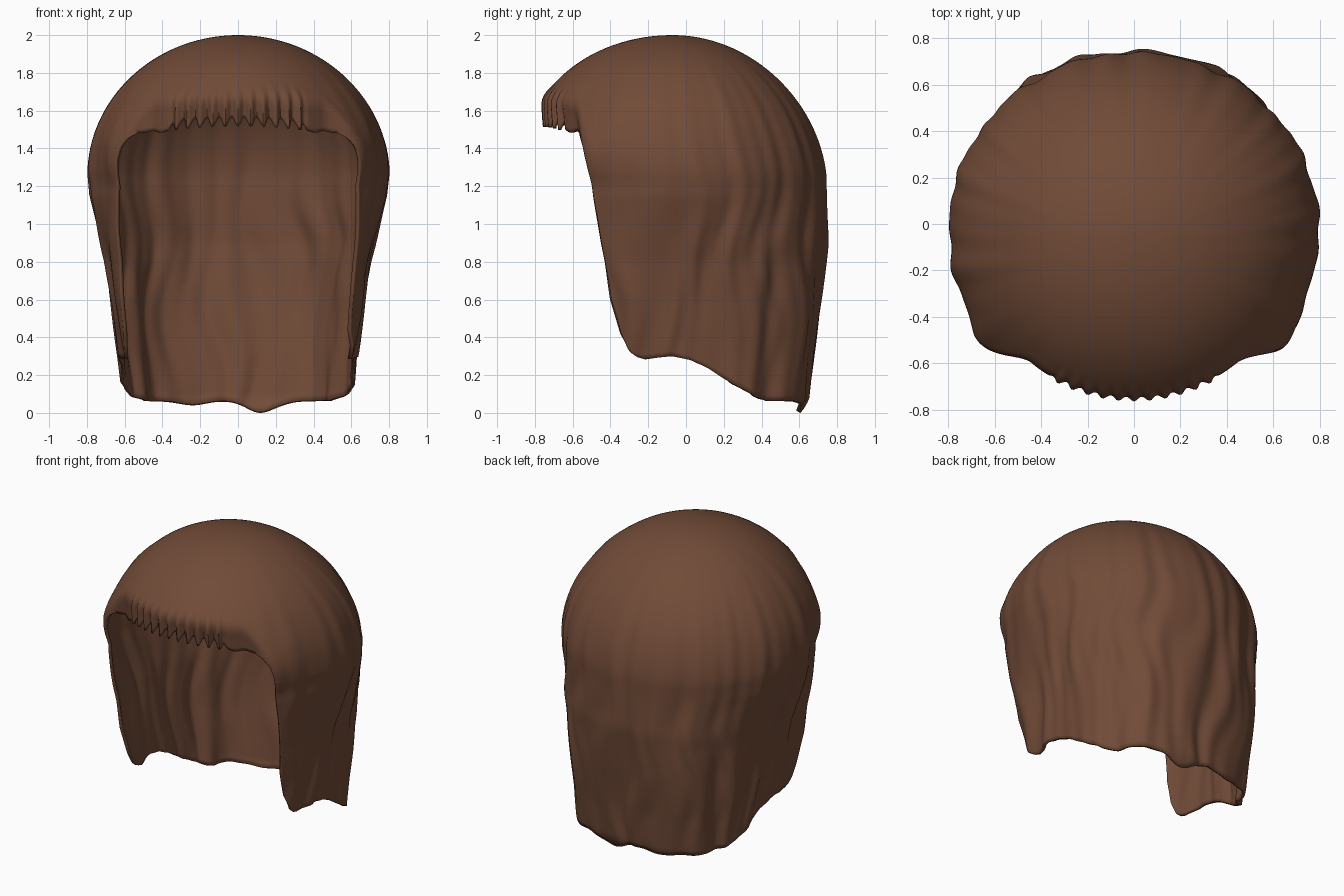
import bpy, bmesh, math

if "Cube" in bpy.data.objects:
    bpy.data.objects.remove(bpy.data.objects["Cube"])

COLS, CAP_ROWS, LOW_ROWS = 480, 38, 46
OPEN = 44.25          # half angle of the face opening under the fringe, degrees from the front


def interp(pts, v):
    """Linear interpolation through (key, value) points."""
    if v <= pts[0][0]:
        return pts[0][1]
    for (a, p), (b, q) in zip(pts, pts[1:]):
        if v <= b:
            return p + (q - p) * (v - a) / (b - a)
    return pts[-1][1]


def bump(v, c, w):
    return math.exp(-((v - c) / w) ** 2)


def step(v, lo, hi):
    t = min(1, max(0, (v - lo) / (hi - lo)))
    return t * t * (3 - 2 * t)


# profiles by height
HALF_W = [(0, .605), (.3, .63), (.6, .665), (.8, .695), (1.0, .745), (1.15, .785), (1.27, .797)]
HALF_D = [(0, .605), (.07, .645), (.3, .67), (.6, .71), (.9, .745), (1.2, .74), (1.4, .74)]
SQUARE_FRONT = [(.25, 2.3), (.4, 2.6), (.6, 2.9), (.8, 2.7), (1.2, 2.2)]
EDGE = [(.25, 67), (.31, 64.5), (.42, 60), (.6, 57), (1.0, 54), (1.2, 52), (1.33, 51),
        (1.40, 49.8), (1.45, 47.5), (1.48, OPEN)]
SIDE_HEM = [(0, .325), (.015, .295), (.04, .283), (.10, .293), (.16, .30), (.23, .28),
            (.3, .235), (.4, .15), (.5, .085), (.56, .065), (1, .06)]


def radius(a, z):
    """Outer radius at signed angle a (degrees from the front) and height z."""
    b, t0 = abs(a), math.radians(a)
    s_a, c_a = abs(math.sin(t0)), abs(math.cos(t0))
    back = step(b, 75, 105)
    n_back = 1.98 + .95 * step(-z, -1.2, -.4)
    n = interp(SQUARE_FRONT, z) * (1 - back) + n_back * back
    r = ((s_a / interp(HALF_W, z)) ** n + (c_a / interp(HALF_D, z)) ** n) ** (-1 / n)
    cosp = min(1, max(0, (z - 1.25) / .75))
    s = math.sqrt(1 - cosp * cosp)
    r *= s
    # fringe pushes forward then hangs straight
    front = bump(a, 0, 44) * step(z, 1.15, 1.5)
    r *= 1 + .17 * front
    lim = .717 + .115 * step(b, 38, 54) + .2 * step(b, 52, 80)
    k = .04
    h = min(1, max(0, .5 + .5 * (lim - r) / k))
    r = lim * (1 - h) + r * h - k * h * (1 - h) * .5
    # lock beside the face
    r += .022 * bump(b, 54, 6) * bump(z, 1.36, .17)
    # soft strands, wandering sideways on the way down
    low = step(-z, -1.5, -.9)
    t = t0 + low * (.05 * math.sin(5 * z + 3 * math.sin(2 * t0)) + .03 * math.sin(9 * z))
    amp = s ** 4 * step(b, 30, 60)
    r += amp * (.004 * math.sin(23 * t + 1) + .0025 * math.sin(37 * t + 2 * math.sin(3 * t))
                + .004 * math.sin(13 * t + .6))
    r += low * step(z, .0, .4) * .007 * math.sin(17 * t + 2 * math.sin(4 * z))
    # fold between side and back panels
    fold = step(-z, -1.0, -.6)
    r -= fold * .04 * bump(b, 129, 5)
    r += fold * .012 * bump(b, 119, 7)
    # crimped fringe
    crimp = 1 - step(z, 1.56, 1.76)
    r += .016 * crimp * (1 - step(b, 27, 32)) * math.cos(t0 * 67)
    return r


def point(a, z):
    cy = -.07 * max(0, (z - 1.25) / .75)
    r = radius(a, z) if z < 1.99999 else 0
    t = math.radians(a)
    return (r * math.sin(t), cy - r * math.cos(t), z)


def cap_end(a):
    """Height where the cap ends: fringe hem in front, join line elsewhere."""
    b = abs(a)
    w = 1 - step(b, 26, 36)
    wave = .026 * math.cos(math.radians(a) * 67 + math.pi) * (1 - step(b, 28, 32))
    return 1.48 + w * (.06 - .02 * (b / 30) ** 2) + wave + .012 * bump(b, 39, 3)


def hem(a, u):
    """Bottom edge of the long hair."""
    if u < .56:
        return interp(SIDE_HEM, u)
    x = math.sin(math.radians(a)) * .65
    return .062 - .062 * bump(x, .15, .13) - .022 * bump(x, -.28, .11)


bm = bmesh.new()
crown = bm.verts.new((0, -.07, 2))
columns = []
for i in range(COLS):
    a = -180 + 360 * i / COLS
    end = cap_end(a)
    phi_end = math.acos((end - 1.25) / .75)
    # crown to fringe line
    col = [bm.verts.new(point(a, 1.25 + .75 * math.cos(phi_end * j / CAP_ROWS)))
           for j in range(1, CAP_ROWS + 1)]
    # long sides and back, drawn back from the face
    if abs(a) >= OPEN - .01:
        sign = 1 if a > 0 else -1
        u = max(0, (abs(a) - OPEN) / (180 - OPEN))
        bottom = hem(a, u)
        for j in range(1, LOW_ROWS + 1):
            f = j / LOW_ROWS
            z = end + (bottom - end) * f
            e = interp(EDGE, z)
            col.append(bm.verts.new(point(sign * (e + u * (180 - e)), z)))
    columns.append(col)

for i, left in enumerate(columns):
    right = columns[(i + 1) % COLS]
    bm.faces.new((crown, left[0], right[0]))
    for j in range(min(len(left), len(right)) - 1):
        bm.faces.new((left[j], left[j + 1], right[j + 1], right[j]))

mesh = bpy.data.meshes.new("hair")
bm.to_mesh(mesh)
bm.free()
hair = bpy.data.objects.new("hair", mesh)
bpy.context.collection.objects.link(hair)

brown = bpy.data.materials.new("brown")
brown.diffuse_color = (.165, .07, .039, 1)
brown.use_nodes = True
brown.node_tree.nodes["Principled BSDF"].inputs["Base Color"].default_value = brown.diffuse_color
mesh.materials.append(brown)

# thin wall, grown inward
shell = hair.modifiers.new("thickness", 'SOLIDIFY')
shell.thickness = .02
shell.offset = -1

bpy.context.view_layer.objects.active = hair
hair.select_set(True)
bpy.ops.object.shade_smooth_by_angle(angle=math.radians(50))
